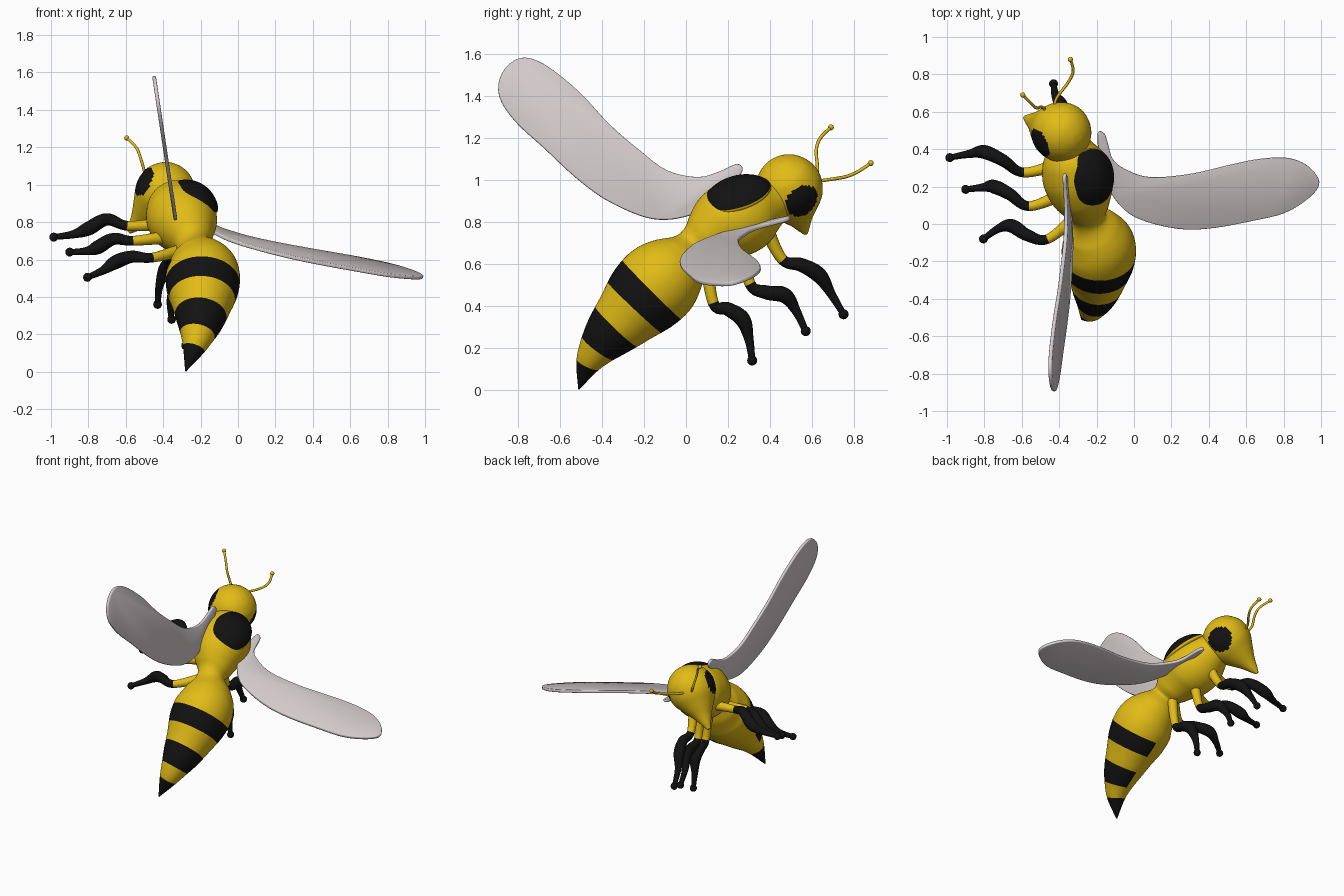
import bpy, bmesh
from mathutils import Vector, Quaternion

if "Cube" in bpy.data.objects:
    bpy.data.objects.remove(bpy.data.objects["Cube"])


def material(name, rgb):
    m = bpy.data.materials.new(name)
    m.diffuse_color = (*rgb, 1)
    m.use_nodes = True
    m.node_tree.nodes["Principled BSDF"].inputs["Base Color"].default_value = m.diffuse_color
    return m


YELLOW = material("warm yellow", (0.76, 0.50, 0.008))
BLACK = material("soft black", (0.006, 0.006, 0.006))
WING = material("pale wing", (0.66, 0.60, 0.61))


def finish(name, bm, mats, angle=0.9):
    bmesh.ops.recalc_face_normals(bm, faces=bm.faces)
    me = bpy.data.meshes.new(name)
    bm.to_mesh(me)
    bm.free()
    for m in mats:
        me.materials.append(m)
    ob = bpy.data.objects.new(name, me)
    bpy.context.collection.objects.link(ob)
    for o in bpy.context.selected_objects:
        o.select_set(False)
    ob.select_set(True)
    bpy.context.view_layer.objects.active = ob
    bpy.ops.object.shade_smooth_by_angle(angle=angle)
    return ob


def spline(points, steps, closed=False):
    """Smooth curve through points of any dimension."""
    p = [Vector(q) for q in points]
    n = len(p)
    out = []
    for i in range(n if closed else n - 1):
        if closed:
            a, b, c, d = (p[(i + k) % n] for k in (-1, 0, 1, 2))
        else:
            a, b, c, d = p[max(i - 1, 0)], p[i], p[i + 1], p[min(i + 2, n - 1)]
        for s in range(steps):
            t = s / steps
            out.append(0.5 * (2 * b + (c - a) * t + (2 * a - 5 * b + 4 * c - d) * t * t
                              + (3 * b - a - 3 * c + d) * t ** 3))
    if not closed:
        out.append(p[-1])
    return out


def sweep(name, points, rule=None, steps=8, sides=16, mats=(YELLOW, BLACK)):
    """Round tube through (x, y, z, radius); rule(centre, path_point, t) gives the slot."""
    path = spline(points, steps)
    pos = [Vector(q[:3]) for q in path]
    bm = bmesh.new()
    rings, prev, side = [], None, None
    for i, q in enumerate(path):
        tan = (pos[min(i + 1, len(pos) - 1)] - pos[max(i - 1, 0)]).normalized()
        side = tan.orthogonal().normalized() if prev is None else prev.rotation_difference(tan) @ side
        prev = tan
        rings.append([bm.verts.new(pos[i] + Quaternion(tan, 6.283185 * k / sides) @ side * max(q[3], 0.001))
                      for k in range(sides)])
    for i in range(len(rings) - 1):
        for k in range(sides):
            j = (k + 1) % sides
            f = bm.faces.new((rings[i][k], rings[i][j], rings[i + 1][j], rings[i + 1][k]))
            if rule:
                f.material_index = rule(f.calc_center_median(), (pos[i] + pos[i + 1]) / 2, (i + 0.5) / steps)
    for ring, t in ((rings[0], 0), (rings[-1], len(points))):
        f = bm.faces.new(ring)
        if rule:
            c = f.calc_center_median()
            f.material_index = rule(c, c, t)
    return finish(name, bm, mats)


def ball(name, centre, radius, mat):
    bm = bmesh.new()
    bmesh.ops.create_uvsphere(bm, u_segments=14, v_segments=8, radius=radius)
    bmesh.ops.translate(bm, verts=bm.verts, vec=centre)
    return finish(name, bm, [mat])


# Body: neck, thorax, waist, striped abdomen and stinger
VENTRAL = Vector((-0.7, 0.45, -0.5)).normalized()


def body_rule(c, p, t):
    if p.y < -0.468:
        return 1
    band = -0.245 < p.y < -0.165 or -0.42 < p.y < -0.33
    return int(band and (c - p).normalized().dot(VENTRAL) < 0.74)


sweep("body", [
    (-.37, .46, .95, .09), (-.35, .41, .91, .12), (-.33, .34, .875, .165), (-.305, .26, .83, .187),
    (-.28, .17, .78, .172), (-.255, .09, .72, .125), (-.24, .03, .675, .092), (-.215, -.03, .61, .15),
    (-.19, -.11, .53, .195), (-.19, -.20, .44, .192), (-.195, -.29, .345, .155), (-.205, -.37, .26, .122),
    (-.22, -.43, .185, .087), (-.24, -.47, .115, .056), (-.28, -.51, .003, .003)],
    body_rule, steps=10, sides=64)

# Head: rounded skull tapering to a snout, with eye areas on both sides
HEAD = Vector((-.385, .49, .965))
SNOUT = Vector((-.2, .08, -.22)).normalized()
RIGHT = Vector((.8, .42, -.42)).normalized()
eyes = [HEAD + RIGHT * s * 0.155 + SNOUT * 0.01 for s in (1, -1)]
profile = [(-.155, .005), (-.145, .055), (-.112, .11), (-.055, .148), (0, .16), (.07, .147),
           (.14, .105), (.21, .06), (.27, .03), (.305, .012)]
sweep("head", [(*(HEAD + SNOUT * s), r) for s, r in profile],
      lambda c, p, t: int(min((c - e).length for e in eyes) < 0.085), steps=6, sides=64)

# Antennae with small knobs
for side, pts in (("left", [(-.46, .59, .99), (-.49, .625, 1.04), (-.52, .62, 1.14), (-.545, .64, 1.2), (-.595, .69, 1.25)]),
                  ("right", [(-.43, .60, .99), (-.415, .67, 1.0), (-.35, .76, 1.015), (-.325, .82, 1.04), (-.34, .88, 1.08)])):
    sweep(side + "_antenna", [(*p, .008) for p in pts], steps=5, sides=8)
    ball(side + "_antenna_knob", pts[-1], .014, YELLOW)

# Legs: yellow upper part, black shin and round foot
LEG_R = (.036, .026, .033, .037, .022, .015)
legs = {
    "left_front_leg": [(-.40, .32, .79), (-.59, .275, .78), (-.70, .34, .815), (-.80, .385, .765), (-.88, .375, .735), (-.985, .355, .72)],
    "left_middle_leg": [(-.38, .16, .72), (-.56, .095, .70), (-.665, .16, .71), (-.75, .2, .665), (-.81, .195, .645), (-.9, .185, .64)],
    "left_back_leg": [(-.30, .05, .65), (-.46, -.08, .61), (-.57, -.06, .615), (-.655, -.01, .585), (-.725, -.025, .54), (-.805, -.08, .505)],
    "right_front_leg": [(-.33, .38, .77), (-.36, .46, .62), (-.36, .55, .595), (-.39, .635, .545), (-.42, .69, .46), (-.43, .75, .36)],
    "right_middle_leg": [(-.30, .26, .70), (-.31, .305, .505), (-.31, .38, .465), (-.33, .47, .45), (-.36, .525, .375), (-.355, .57, .28)],
    "right_back_leg": [(-.25, .09, .66), (-.25, .13, .415), (-.26, .2, .385), (-.265, .27, .335), (-.28, .3, .24), (-.28, .315, .14)],
}
for name, pts in legs.items():
    sweep(name, [(*p, r) for p, r in zip(pts, LEG_R)], lambda c, p, t: int(t > 0.95))
    ball(name.replace("leg", "foot"), pts[-1], .024, BLACK)

# Back shield: domed plate over the thorax, black above and yellow below
U = Vector((-.1, .9, .3)).normalized()
N = Vector((.5, -.3, .8))
N = (N - U * N.dot(U)).normalized()
V = N.cross(U)
bm = bmesh.new()
bmesh.ops.create_uvsphere(bm, u_segments=40, v_segments=24, radius=1)
for f in bm.faces:
    f.material_index = int(f.calc_center_median().z > 0.12)
for v in bm.verts:
    x, y, z = v.co
    bend = -0.035 * (x * x + y * y)
    v.co = Vector((-.212, .235, .958)) + U * x * .168 + V * y * .138 + N * (z * .045 + bend)
finish("back_shield", bm, [YELLOW, BLACK], 1.2)


# Wings: thin flat blades cut from a smooth outline lying in a tilted plane
def wing(name, outline, place):
    bm = bmesh.new()
    pts = [place(*q) for q in spline(outline, 4, closed=True)]
    bm.faces.new([bm.verts.new(p) for p in pts])
    ob = finish(name, bm, [WING])
    solid = ob.modifiers.new("thickness", 'SOLIDIFY')
    solid.thickness, solid.offset = 0.02, 0
    bevel = ob.modifiers.new("soft_rim", 'BEVEL')
    bevel.width, bevel.segments = 0.006, 2


wing("left_wing", [
    (-.89, 1.40), (-.875, 1.51), (-.79, 1.58), (-.675, 1.55), (-.51, 1.42), (-.365, 1.265), (-.22, 1.14),
    (-.09, 1.045), (.055, 1.013), (.16, 1.04), (.24, 1.075), (.27, 1.052), (.245, 1.005), (.17, .933),
    (.09, .87), (.015, .83), (-.10, .81), (-.22, .83), (-.39, .91), (-.53, 1.015), (-.675, 1.15), (-.815, 1.28)],
    lambda y, z: (-.335 - .15 * (z - .82), y, z))
wing("right_wing", [
    (-.195, .48), (-.16, .485), (-.14, .43), (-.115, .35), (-.05, .295), (.085, .25), (.30, .267), (.51, .315),
    (.67, .347), (.82, .353), (.93, .31), (.99, .225), (.94, .145), (.805, .06), (.62, .015), (.43, -.02),
    (.27, -.028), (.11, 0), (-.025, .055), (-.12, .16), (-.175, .30)],
    lambda x, y: (x, y, .68 - .22 * x + .2 * y))
